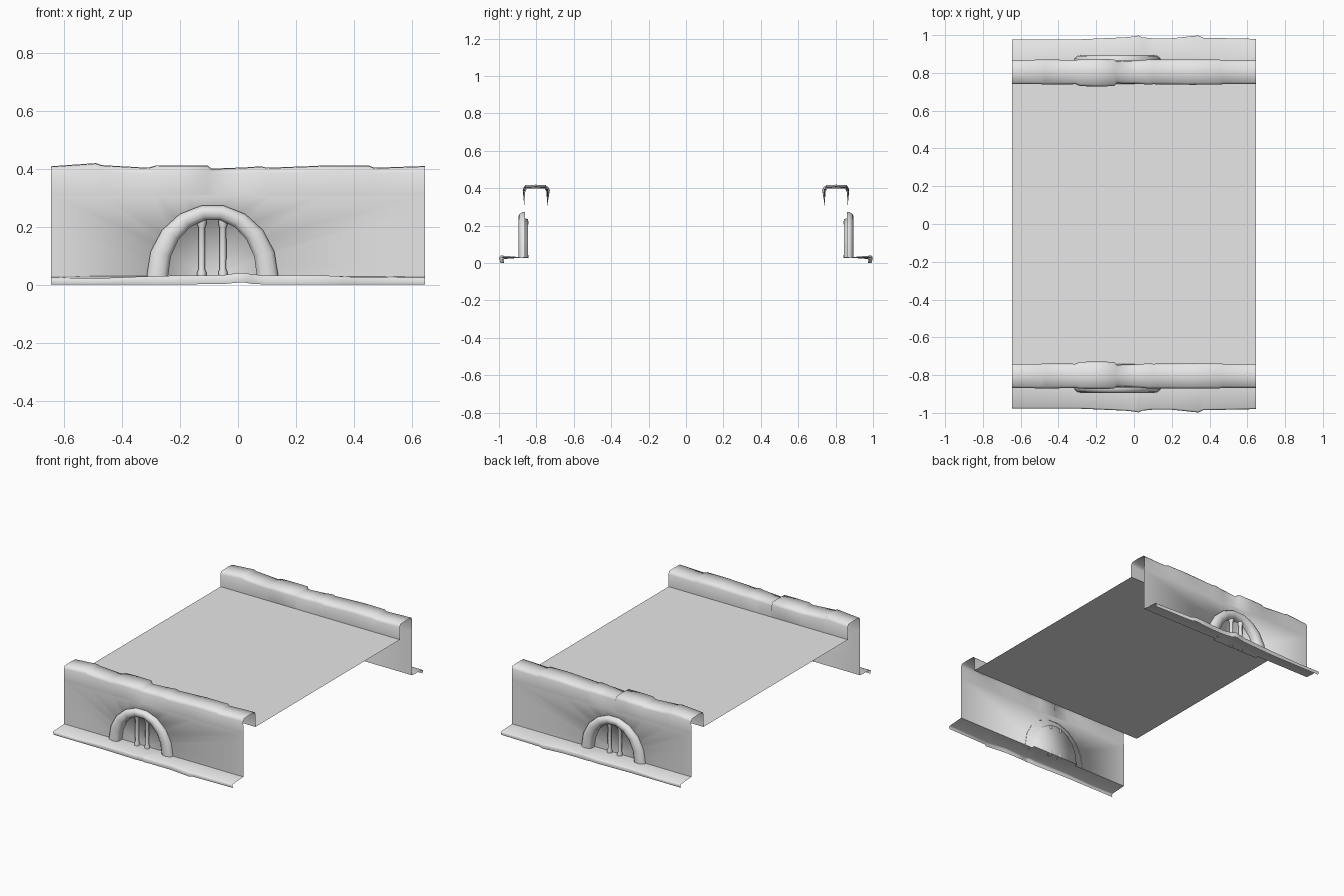
import bpy, bmesh, math

cube = bpy.data.objects.get("Cube")
if cube:
    bpy.data.objects.remove(cube)

stone = bpy.data.materials.new("grey_stone")
stone.use_nodes = True
GREY = (0.8, 0.8, 0.8, 1)
stone.diffuse_color = GREY
stone.node_tree.nodes["Principled BSDF"].inputs["Base Color"].default_value = GREY

HALF = 0.645            # half the width
WALL_Y = -0.865         # outer wall plane
BACK_Y = -0.845         # recessed panel behind the arch
FLOOR, RIM = 0.03, 0.308
CX = -0.088             # arch centre


def finish(name, bm, smooth=True, mirror=True):
    """Turn a bmesh into an object, mirrored to the far side if wanted."""
    me = bpy.data.meshes.new(name)
    bm.to_mesh(me)
    bm.free()
    me.materials.append(stone)
    for p in me.polygons:
        p.use_smooth = smooth
    ob = bpy.data.objects.new(name, me)
    bpy.context.collection.objects.link(ob)
    if mirror:
        m = ob.modifiers.new("far_side", 'MIRROR')
        m.use_axis = (False, True, False)
        m.use_mirror_merge = False
    return ob


def skin(bm, rows):
    """Skin a sheet across rows of points."""
    vs = [[bm.verts.new(p) for p in row] for row in rows]
    for a, b in zip(vs, vs[1:]):
        for j in range(len(a) - 1):
            bm.faces.new((a[j], b[j], b[j + 1], a[j + 1]))


# Deck between the two parapets
bm = bmesh.new()
skin(bm, [[(x, -0.742, RIM), (x, 0.742, RIM)] for x in (-HALF, HALF)])
finish("deck", bm, smooth=False, mirror=False)

# Parapet cap: x, top height, outer bulge, inner bulge
cap = [(-HALF, .408, 0, 0), (-.49, .419, .002, 0), (-.47, .412, .003, .002),
       (-.31, .403, 0, 0), (-.285, .410, .004, .010), (-.2, .411, .005, .012),
       (-.105, .411, .004, .010), (-.092, .400, -.008, -.006),
       (.02, .404, -.003, -.002), (.08, .408, .003, .002), (.1, .403, .002, 0),
       (.26, .409, .003, .002), (.3, .411, .003, .003), (.45, .411, .002, .002),
       (.47, .403, 0, 0), (HALF, .409, 0, 0)]
bm = bmesh.new()
skin(bm, [[(x, WALL_Y, RIM), (x, -.868 - o, z - .02), (x, -.858 - o, z - .002),
           (x, -.803, z), (x, -.750 + i, z - .002), (x, -.740 + i, z - .02),
           (x, -.742, RIM)] for x, z, o, i in cap])
finish("parapet_cap", bm)

# Ledge at the foot: x, front bulge, lip top, lip bottom
ledge = [(-HALF, 0, .024, 0), (-.48, 0, .022, 0), (-.28, 0, .030, 0),
         (-.05, .010, .033, .002), (0, .015, .040, .007), (.025, .020, .040, .007),
         (.045, .010, .036, .003), (.1, .005, .031, 0), (.2, .005, .033, 0),
         (.34, .020, .030, 0), (.365, .008, .027, 0), (HALF, .002, .024, 0)]
bm = bmesh.new()
skin(bm, [[(x, -.972 - e, b), (x, -.978 - e, t - .006), (x, -.970 - e, t),
           (x, WALL_Y, FLOOR)] for x, e, t, b in ledge])
finish("foot_ledge", bm)


def arch_point(t, rx, rz, y):
    return (CX + rx * math.cos(t), y, FLOOR + rz * math.sin(t))


def border_point(t):
    """Where a ray from the arch centre leaves the wall rectangle."""
    c, s = math.cos(t), math.sin(t)
    side = (HALF - CX if c > 0 else HALF + CX) / max(abs(c), 1e-6)
    d = min(side, (RIM - FLOOR) / max(s, 1e-6))
    return (CX + d * c, WALL_Y, FLOOR + d * s)


# Wall with a shallow arched recess
angles = [math.pi * k / 10 for k in range(11)]
corners = [math.atan2(RIM - FLOOR, sx * HALF - CX) for sx in (-1, 1)]
bm = bmesh.new()
skin(bm, [[(CX, BACK_Y, FLOOR), arch_point(t, .165, .205, BACK_Y),
           arch_point(t, .17, .21, WALL_Y), border_point(t)]
          for t in sorted(angles + corners, reverse=True)])
bmesh.ops.remove_doubles(bm, verts=bm.verts, dist=1e-5)
finish("wall", bm)

# Recess floor
bm = bmesh.new()
skin(bm, [[(CX + s * .17, WALL_Y, FLOOR), (CX + s * .17, BACK_Y, FLOOR)]
          for s in (-1, 1)])
finish("recess_floor", bm, smooth=False)

# Arch moulding: rounded section swept over the opening
section = [(.153, .195, -.847), (.153, .195, -.878), (.168, .208, -.891),
           (.190, .226, -.895), (.214, .237, -.889), (.227, .246, -.876),
           (.227, .246, -.862)]
bm = bmesh.new()
skin(bm, [[arch_point(math.pi * (1 - k / 9), *s) for s in section]
          for k in range(10)])
finish("arch_moulding", bm)

# Two slim columns in the opening
profile = [(.016, .028), (.016, .042), (.011, .055), (.012, .120),
           (.011, .195), (.016, .208), (.016, .226)]
for name, x in (("right_column", -.125), ("left_column", -.052)):
    bm = bmesh.new()
    skin(bm, [[(x + r * math.cos(a), -.858 + r * math.sin(a), z) for r, z in profile]
              for a in (math.tau * k / 10 for k in range(11))])
    bmesh.ops.remove_doubles(bm, verts=bm.verts, dist=1e-5)
    finish(name, bm)
